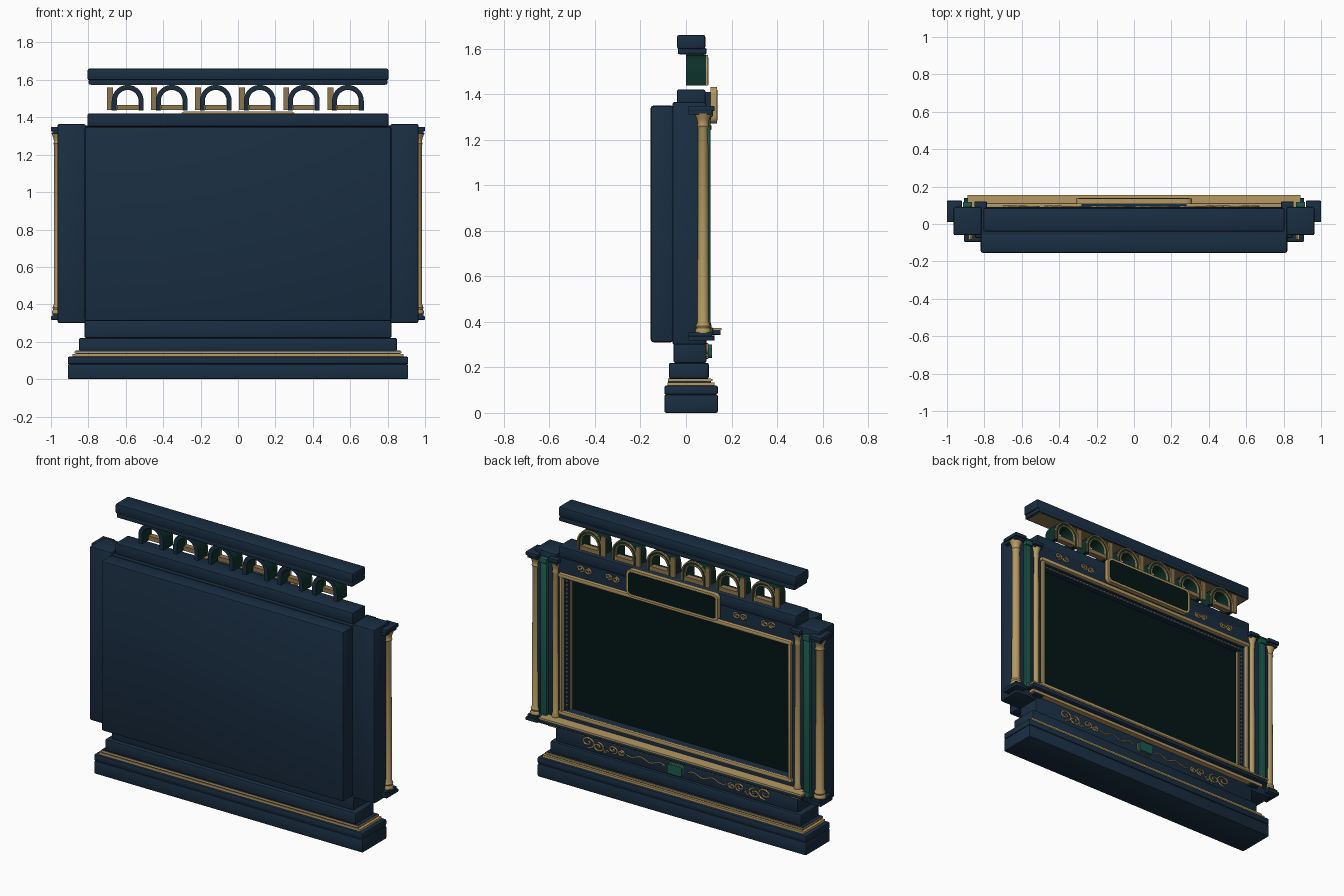
import bpy, bmesh, math
from mathutils import Matrix, Vector

if "Cube" in bpy.data.objects:
    bpy.data.objects.remove(bpy.data.objects["Cube"])


def mat(name, c):
    m = bpy.data.materials.new(name)
    m.diffuse_color = (*c, 1)
    m.use_nodes = True
    m.node_tree.nodes["Principled BSDF"].inputs["Base Color"].default_value = m.diffuse_color
    return m


NAVY = mat("navy", (0.010, 0.027, 0.054))
GOLD = mat("gold", (0.46, 0.32, 0.125))
BRONZE = mat("bronze", (0.27, 0.18, 0.075))
GREEN = mat("emerald", (0.012, 0.105, 0.075))
DEEP = mat("deep_green", (0.004, 0.030, 0.022))
DARK = mat("dark_green_glass", (0.001, 0.008, 0.007))


def finish(name, bm, m, smooth=False):
    bmesh.ops.recalc_face_normals(bm, faces=bm.faces)
    me = bpy.data.meshes.new(name)
    bm.to_mesh(me)
    bm.free()
    me.materials.append(m)
    ob = bpy.data.objects.new(name, me)
    bpy.context.collection.objects.link(ob)
    if smooth:
        bpy.ops.object.select_all(action='DESELECT')
        ob.select_set(True)
        bpy.context.view_layer.objects.active = ob
        bpy.ops.object.shade_smooth_by_angle(angle=math.radians(40))
    return ob


def box(name, x0, x1, y0, y1, z0, z1, m=NAVY, bev=0.0):
    bm = bmesh.new()
    bmesh.ops.create_cube(bm, size=1)
    for v in bm.verts:
        v.co = Vector(((x0 + x1) / 2 + v.co.x * (x1 - x0),
                       (y0 + y1) / 2 + v.co.y * (y1 - y0),
                       (z0 + z1) / 2 + v.co.z * (z1 - z0)))
    if bev:
        bmesh.ops.bevel(bm, geom=bm.edges[:], offset=bev, segments=2,
                        profile=0.5, affect='EDGES')
    return finish(name, bm, m, bev > 0)


def slab(name, hw, y0, y1, z0, z1, m=NAVY, bev=0.0):
    return box(name, -hw, hw, y0, y1, z0, z1, m, bev)


def pair(name, x0, x1, *a, **k):
    box(name + "_right", x0, x1, *a, **k)
    box(name + "_left", -x1, -x0, *a, **k)


def lathe(name, x, y, profile, m, n=20):
    bm = bmesh.new()
    rings = [[bm.verts.new((x + r * math.cos(t * math.tau / n),
                            y + r * math.sin(t * math.tau / n), z))
              for t in range(n)] for r, z in profile]
    for a, b in zip(rings, rings[1:]):
        for i in range(n):
            bm.faces.new((a[i], a[(i + 1) % n], b[(i + 1) % n], b[i]))
    bm.faces.new(rings[0])
    bm.faces.new(rings[-1])
    return finish(name, bm, m, True)


def prism(name, pts, y0, y1, m, smooth=True):
    """Extrude an x-z outline along y."""
    bm = bmesh.new()
    f = bm.faces.new([bm.verts.new((x, y0, z)) for x, z in pts])
    r = bmesh.ops.extrude_face_region(bm, geom=[f])
    vs = [g for g in r["geom"] if isinstance(g, bmesh.types.BMVert)]
    bmesh.ops.translate(bm, verts=vs, vec=(0, y1 - y0, 0))
    return finish(name, bm, m, smooth)


def rounded(hw, z0, z1, r, n=5):
    pts = []
    for cx, cz, a0 in ((hw - r, z1 - r, 0), (-hw + r, z1 - r, 90),
                       (-hw + r, z0 + r, 180), (hw - r, z0 + r, 270)):
        for i in range(n + 1):
            a = math.radians(a0 + 90 * i / n)
            pts.append((cx + r * math.cos(a), cz + r * math.sin(a)))
    return pts


def arch_outline(cx, z0, zs, ro, ri, n=14):
    arc = [math.pi * i / n for i in range(n + 1)]
    out = [(cx + ro * math.cos(a), zs + ro * math.sin(a)) for a in arc]
    inn = [(cx + ri * math.cos(a), zs + ri * math.sin(a)) for a in reversed(arc)]
    return [(cx + ro, z0)] + out + [(cx - ro, z0), (cx - ri, z0)] + inn + [(cx + ri, z0)]


def wire(name, pts, y, r=0.004):
    cu = bpy.data.curves.new(name, 'CURVE')
    cu.dimensions = '3D'
    cu.bevel_depth, cu.bevel_resolution, cu.use_fill_caps = r, 1, True
    sp = cu.splines.new('POLY')
    sp.points.add(len(pts) - 1)
    for p, (x, z) in zip(sp.points, pts):
        p.co = (x, y, z, 1)
    cu.materials.append(GOLD)
    ob = bpy.data.objects.new(name, cu)
    bpy.context.collection.objects.link(ob)
    bpy.ops.object.select_all(action='DESELECT')
    ob.select_set(True)
    bpy.context.view_layer.objects.active = ob
    bpy.ops.object.convert(target='MESH')


# Stepped plinth
slab("base_lower", 0.91, -0.095, 0.14, 0, 0.08, bev=0.008)
slab("base_upper", 0.91, -0.095, 0.14, 0.08, 0.12, bev=0.008)
slab("base_gold_band_lower", 0.885, -0.082, 0.125, 0.118, 0.134, GOLD)
slab("base_band_core", 0.868, -0.078, 0.11, 0.13, 0.152)
slab("base_gold_band_upper", 0.873, -0.08, 0.117, 0.139, 0.149, GOLD)
slab("base_step", 0.85, -0.075, 0.10, 0.15, 0.22, bev=0.008)
slab("lower_frieze", 0.82, -0.055, 0.09, 0.22, 0.33, bev=0.008)

# Back housing, frame and recessed screen
slab("back_housing", 0.82, -0.155, -0.055, 0.31, 1.35, bev=0.012)
slab("inner_core", 0.82, -0.06, 0.025, 0.32, 1.35)
slab("frame_bottom", 0.82, 0.02, 0.09, 0.32, 0.42)
slab("frame_top", 0.82, 0.02, 0.09, 1.245, 1.355)
pair("frame_side", 0.768, 0.83, 0.02, 0.09, 0.32, 1.35)
slab("frame_inner_top", 0.77, 0.02, 0.065, 1.225, 1.25)
pair("frame_inner_side", 0.755, 0.77, 0.02, 0.065, 0.41, 1.25)
slab("screen", 0.768, 0.02, 0.035, 0.415, 1.247, DARK)
slab("top_rail", 0.805, -0.04, 0.085, 1.35, 1.42, bev=0.008)
pair("pilaster", 0.815, 0.965, -0.06, 0.09, 0.30, 1.365, bev=0.01)

# Gold frame mouldings and beads
slab("frame_gold_top", 0.79, 0.085, 0.112, 1.242, 1.266, GOLD, 0.006)
slab("frame_gold_bottom", 0.79, 0.085, 0.108, 0.40, 0.425, GOLD, 0.006)
pair("frame_gold_side", 0.766, 0.782, 0.085, 0.108, 0.41, 1.25, GOLD, bev=0.004)
pair("inner_gold_side", 0.744, 0.752, 0.034, 0.05, 0.42, 1.222, GOLD)
bm = bmesh.new()
beads = [(s * 0.76, 0.45 + i * 0.0253) for s in (-1, 1) for i in range(31)]
beads += [(-0.74 + i * 0.0255, 1.235) for i in range(59)]
for x, z in beads:
    bmesh.ops.create_icosphere(bm, subdivisions=1, radius=0.006,
                               matrix=Matrix.Translation((x, 0.066, z)))
finish("bead_trim", bm, GOLD, True)

# Sill under the screen
slab("sill", 0.89, 0.085, 0.152, 0.342, 0.366, bev=0.004)
slab("sill_gold_top", 0.89, 0.085, 0.155, 0.364, 0.373, GOLD)
slab("sill_gold_under", 0.87, 0.085, 0.125, 0.325, 0.343, GOLD)

# Columns, emerald strips and their caps
prof = [(1.35, 0.35), (1.4, 0.362), (1.15, 0.372), (1.3, 0.382), (1.0, 0.40),
        (0.9, 1.25), (1.1, 1.26), (0.92, 1.27), (1.1, 1.29), (1.5, 1.315)]
for s, side in ((1, "right"), (-1, "left")):
    for nm, x, y, r in (("outer", 0.96, 0.075, 0.025), ("inner", 0.82, 0.088, 0.019)):
        lathe(f"{nm}_column_{side}", s * x, y, [(k * r, z) for k, z in prof], GOLD)
for nm, xc, hw, y0, y1 in (("outer", 0.96, 0.04, 0.01, 0.125),
                           ("inner", 0.82, 0.033, 0.05, 0.12)):
    pair(nm + "_capital", xc - hw, xc + hw, y0, y1, 1.325, 1.348, bev=0.004)
    pair(nm + "_capital_neck", xc - hw + .008, xc + hw - .008, y0, y1 - .01, 1.31, 1.327)
    pair(nm + "_plinth", xc - hw, xc + hw, y0, y1, 0.317, 0.337, bev=0.004)
    pair(nm + "_plinth_top", xc - hw + .008, xc + hw - .008, y0, y1 - .01, 0.335, 0.352)
pair("emerald_strip", 0.868, 0.912, 0.085, 0.108, 0.37, 1.31, GREEN, bev=0.006)
pair("emerald_cap", 0.865, 0.915, 0.085, 0.118, 1.30, 1.33, GREEN, bev=0.004)
pair("emerald_foot", 0.865, 0.915, 0.085, 0.118, 0.345, 0.375, GREEN, bev=0.004)

# Title plaque
prism("plaque_rim", rounded(0.31, 1.27, 1.432, 0.03), 0.107, 0.136, GOLD)
prism("plaque_face", rounded(0.296, 1.284, 1.418, 0.02), 0.13, 0.138, DARK)
slab("plaque_mount", 0.28, 0.08, 0.11, 1.29, 1.41)

# Arcade of six arches
for i in range(6):
    c = -0.59 + i * 0.2355
    prism(f"arch_{i}", arch_outline(c, 1.437, 1.488, 0.085, 0.06), 0.004, 0.088, DEEP)
    prism(f"arch_back_face_{i}", arch_outline(c, 1.437, 1.488, 0.085, 0.06), 0.0, 0.008, NAVY)
    prism(f"arch_gold_outer_{i}", arch_outline(c, 1.437, 1.488, 0.084, 0.077), 0.085, 0.096, GOLD)
    prism(f"arch_gold_inner_{i}", arch_outline(c, 1.437, 1.488, 0.064, 0.058), 0.085, 0.096, GOLD)
    box(f"arch_sill_{i}", c - 0.058, c + 0.058, 0.06, 0.095, 1.44, 1.466, BRONZE)
    box(f"arch_post_{i}", c - 0.11, c - 0.078, 0.085, 0.098, 1.44, 1.56, BRONZE)

# Cornice
slab("cornice_lower", 0.798, -0.036, 0.09, 1.575, 1.602, bev=0.005)
slab("cornice_upper", 0.805, -0.04, 0.085, 1.598, 1.66, bev=0.01)
slab("cornice_soffit", 0.785, -0.028, 0.082, 1.573, 1.578, BRONZE)


# Scrollwork on the friezes
def spiral(cx, cz, r, turn, start):
    return [(cx + r * (1 - 0.8 * t / 24) * math.cos(start + turn * t / 24 * 9),
             cz + 0.7 * r * (1 - 0.8 * t / 24) * math.sin(start + turn * t / 24 * 9))
            for t in range(25)]


for s in (1, -1):
    for k, (x, z, r) in enumerate(((0.60, 0.277, 0.05), (0.53, 0.265, 0.042),
                                   (0.43, 0.275, 0.034), (0.375, 0.268, 0.026),
                                   (0.65, 1.325, 0.028), (0.60, 1.32, 0.026),
                                   (0.46, 1.325, 0.026), (0.41, 1.32, 0.026))):
        t = 1 if k % 2 else -1
        wire("scroll", [(s * a, b) for a, b in spiral(x, z, r, t, math.pi / 2 * t)], 0.094, 0.005)
    for x0, x1, z in ((0.08, 0.34, 0.27), (0.46, 0.52, 0.25)):
        wire("vine", [(s * (x0 + (x1 - x0) * i / 24), z + 0.01 * math.sin(i * math.tau / 12))
                      for i in range(25)], 0.093)

# Central emerald gem
prism("gem_setting", rounded(0.051, 0.24, 0.302, 0.016), 0.085, 0.094, GOLD)
prism("gem", rounded(0.05, 0.241, 0.301, 0.015), 0.09, 0.114, GREEN)
